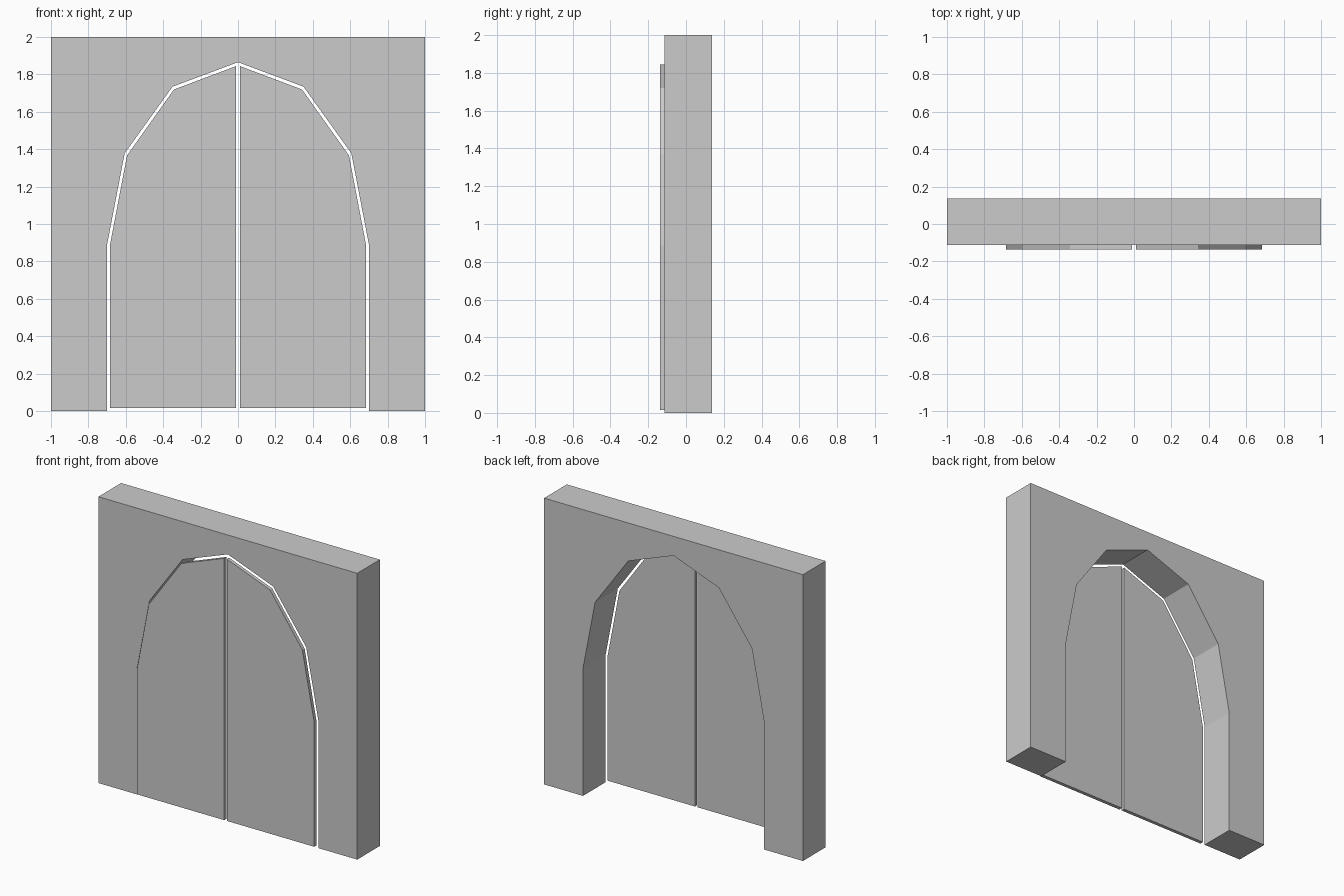
import bpy, bmesh
from math import sin, cos, pi

if "Cube" in bpy.data.objects:
    bpy.data.objects.remove(bpy.data.objects["Cube"])


def arch(half_width, spring, rise, steps=6):
    """Points of a faceted elliptical arch, from right to left."""
    return [(half_width * cos(pi * i / steps), spring + rise * sin(pi * i / steps))
            for i in range(steps + 1)]


def slab(name, profile, y0, y1):
    """Extrude an x-z outline from y0 to y1."""
    bm = bmesh.new()
    face = bm.faces.new([bm.verts.new((x, y0, z)) for x, z in profile])
    new = bmesh.ops.extrude_face_region(bm, geom=[face])["geom"]
    bmesh.ops.translate(bm, vec=(0, y1 - y0, 0),
                        verts=[g for g in new if isinstance(g, bmesh.types.BMVert)])
    bmesh.ops.recalc_face_normals(bm, faces=bm.faces)
    mesh = bpy.data.meshes.new(name)
    bm.to_mesh(mesh)
    bm.free()
    obj = bpy.data.objects.new(name, mesh)
    bpy.context.collection.objects.link(obj)
    return obj


FRONT, FACE, BACK = -0.1375, -0.1125, 0.1375

# Wall with arched doorway open at the floor
wall_outline = ([(-1, 0), (-1, 2), (1, 2), (1, 0), (0.7, 0)]
                + arch(0.7, 0.89, 0.975) + [(-0.7, 0)])
slab("wall", wall_outline, FACE, BACK)

# Pair of thin door leaves standing just in front of the opening
GAP, BOTTOM = 0.01, 0.015
curve = arch(0.685, 0.885, 0.963)[:4]
(x2, z2), (x3, z3) = curve[2], curve[3]
top = z3 + (z2 - z3) * GAP / x2
leaf = [(GAP, BOTTOM), (0.685, BOTTOM)] + curve[:3] + [(GAP, top)]
for side, name in ((1, "door_right"), (-1, "door_left")):
    slab(name, [(side * x, z) for x, z in leaf], FRONT, FACE)
